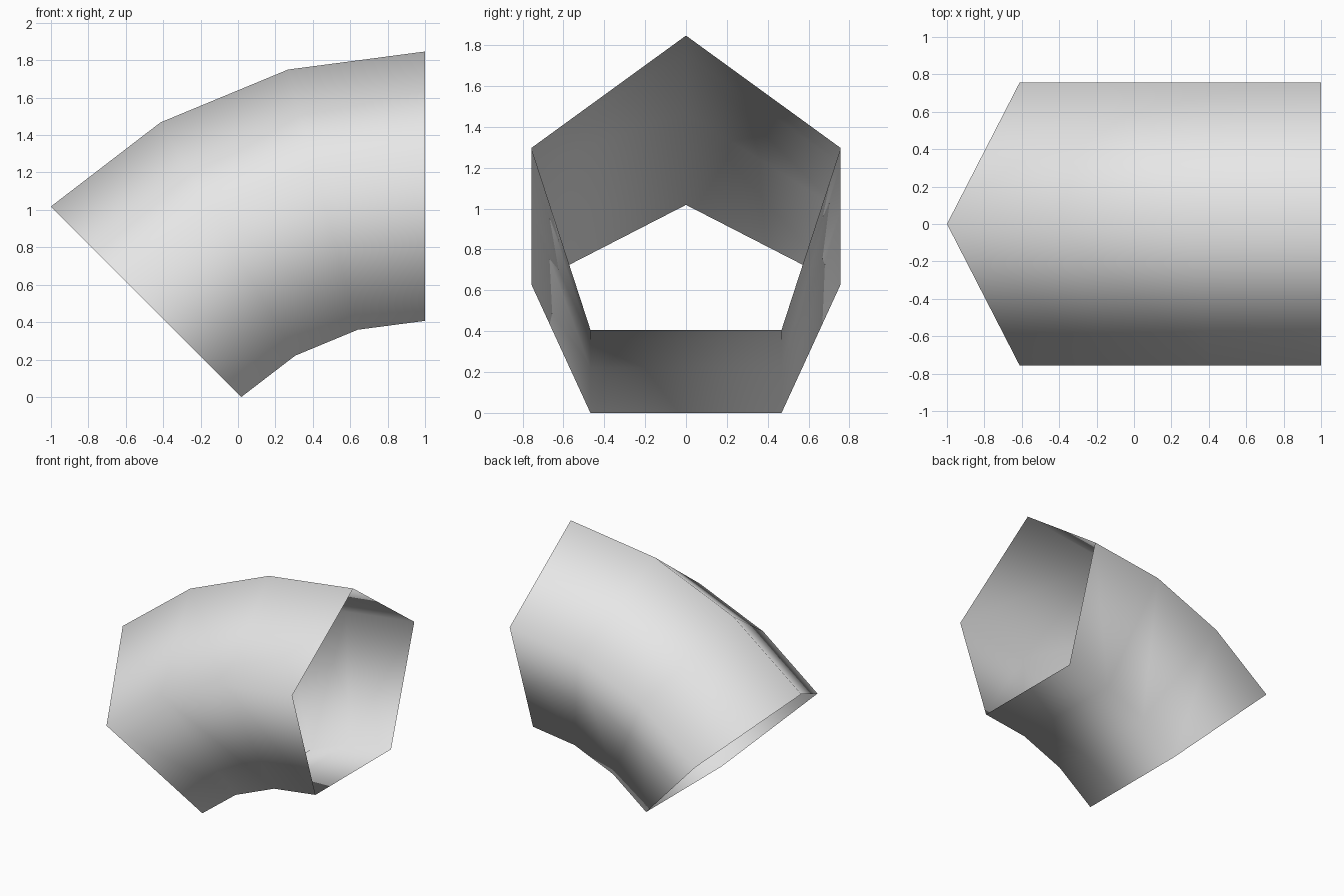
import bpy, bmesh
from math import sin, cos, radians, sqrt
from mathutils import Vector

# Remove the default cube
cube = bpy.data.objects.get("Cube")
if cube:
    bpy.data.objects.remove(cube, do_unlink=True)

SIDES = 5
RADIUS = 0.796
BEND = radians(45)
STEPS = 3
bend_radius = 2 * sqrt(2) - RADIUS          # pivot to pipe centre
pivot = Vector((1, 0, -(bend_radius - RADIUS * cos(radians(36))) * cos(BEND)))

# Grey material
grey = bpy.data.materials.new("light_grey")
grey.use_nodes = True
colour = (0.8, 0.8, 0.8, 1)
grey.diffuse_color = colour
grey.node_tree.nodes["Principled BSDF"].inputs["Base Color"].default_value = colour

# Pentagon profile at the upright end, swept around the pivot
bm = bmesh.new()
ring = []
for i in range(SIDES):
    a = radians(360 / SIDES * i)
    offset = Vector((0, RADIUS * sin(a), bend_radius + RADIUS * cos(a)))
    ring.append(bm.verts.new(pivot + offset))
edges = [bm.edges.new((ring[i], ring[(i + 1) % SIDES])) for i in range(SIDES)]
bmesh.ops.spin(bm, geom=ring + edges, cent=pivot, axis=(0, -1, 0),
               angle=BEND, steps=STEPS, use_duplicate=False)
bmesh.ops.remove_doubles(bm, verts=bm.verts, dist=0.0001)

# Make every wall face away from the pipe's centre line
bmesh.ops.recalc_face_normals(bm, faces=bm.faces)
top = max(bm.faces, key=lambda f: f.calc_center_median().z)
if top.normal.z < 0:
    bmesh.ops.reverse_faces(bm, faces=bm.faces)
for face in bm.faces:
    face.smooth = True

# Open-ended pipe elbow
mesh = bpy.data.meshes.new("pipe_elbow")
bm.to_mesh(mesh)
bm.free()
mesh.materials.append(grey)
elbow = bpy.data.objects.new("pipe_elbow", mesh)
bpy.context.collection.objects.link(elbow)
